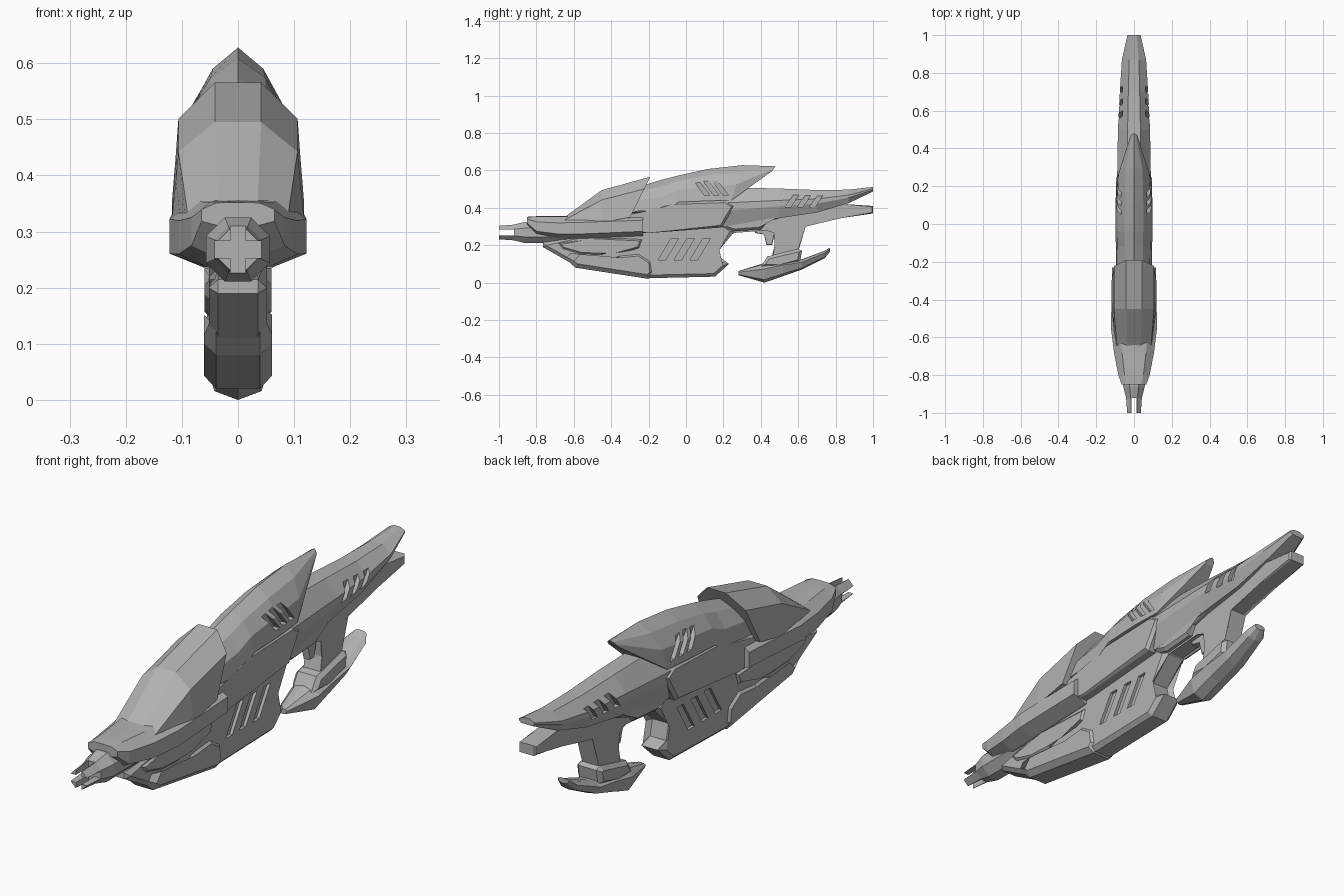
import bpy
import bmesh
import math

cube = bpy.data.objects.get("Cube")
if cube:
    bpy.data.objects.remove(cube, do_unlink=True)

GREY = (.45, .45, .45, 1)
grey = bpy.data.materials.new("plain grey")
grey.use_nodes = True
grey.diffuse_color = GREY
grey.node_tree.nodes["Principled BSDF"].inputs["Base Color"].default_value = GREY

# Half cross-sections, as shares of the half width and of the height
corner = math.tan(math.pi / 8)
OCTAGON = [(0, 1), (corner, 1), (1, .5 + corner / 2),
           (1, .5 - corner / 2), (corner, 0), (0, 0)]
COWL = [(0, 1), (.6, .98), (1, .7), (1, .2), (.5, 0), (0, 0)]
HOOD = [(0, 1), (.35, 1), (.9, .7), (.94, .4), (1, 0), (0, 0)]
RIDGE = [(0, 1), (.5, .8), (.9, .45), (1, 0), (0, 0)]
WEDGE = [(0, 1), (.4, 1), (1, .6), (1, .4), (.7, 0), (0, 0)]
KEEL = [(0, 1), (.6, .95), (1, .7), (.7, .15), (0, 0)]


def finish(name, bm):
    bmesh.ops.recalc_face_normals(bm, faces=bm.faces)
    mesh = bpy.data.meshes.new(name)
    bm.to_mesh(mesh)
    bm.free()
    mesh.materials.append(grey)
    obj = bpy.data.objects.new(name, mesh)
    bpy.context.collection.objects.link(obj)
    return obj


def bridge(bm, first, second):
    """Join two rings of vertices with quads."""
    for i in range(len(first)):
        bm.faces.new((first[i - 1], first[i], second[i], second[i - 1]))


def loft(name, profile, stations):
    """Skin a mirrored profile along (y, half width, bottom, top, lean)."""
    bm = bmesh.new()
    rings = []
    for y, width, bottom, top, *lean in stations:
        height = top - bottom
        half = [(u * width, y + sum(lean) * height * (v - 1), bottom + v * height)
                for u, v in profile]
        mirrored = [(-x, along, z) for x, along, z in reversed(half) if x > 0]
        rings.append([bm.verts.new(point) for point in half + mirrored])
    for first, second in zip(rings, rings[1:]):
        bridge(bm, first, second)
    caps = [bm.faces.new(rings[0]), bm.faces.new(rings[-1])]
    bmesh.ops.triangulate(bm, faces=caps)
    return finish(name, bm)


def prism(bm, outline, inner, outer):
    """Extrude a side outline of (y, z) points across x."""
    rings = [[bm.verts.new((x, y, z)) for y, z in outline] for x in (inner, outer)]
    bridge(bm, *rings)
    return [bm.faces.new(ring) for ring in rings]


def plate(name, width, chamfer, outline):
    """Flat-sided slab with chamfered rims."""
    bm = bmesh.new()
    caps = prism(bm, outline, -width, width)
    rims = [edge for cap in caps for edge in cap.edges]
    bmesh.ops.bevel(bm, geom=rims, offset=chamfer, segments=1,
                    affect='EDGES', clamp_overlap=True)
    return finish(name, bm)


def cut(obj, bm):
    """Subtract a shape, then drop the cutter."""
    cutter = finish("cutter", bm)
    cutter.hide_render = True
    modifier = obj.modifiers.new("slots", 'BOOLEAN')
    modifier.object = cutter
    modifier.operation = 'DIFFERENCE'
    modifier.solver = 'EXACT'
    bpy.context.view_layer.objects.active = obj
    bpy.ops.object.modifier_apply(modifier=modifier.name)
    bpy.data.objects.remove(cutter, do_unlink=True)


def vents(obj, start, bottom, top, lean, wide, pitch, depth):
    """Three slanted slots sunk into both sides."""
    bm = bmesh.new()
    for i in range(3):
        front = start + i * pitch
        back = front + wide
        outline = [(front, bottom), (back, bottom), (back + lean, top), (front + lean, top)]
        for side in (-1, 1):
            prism(bm, outline, side * depth, side * .2)
    cut(obj, bm)


# Tapered barrel, split into four prongs at the muzzle
AXIS = .268
barrel = loft("barrel", OCTAGON,
              [(y, r, AXIS - r, AXIS + r)
               for y, r in ((-1, .036), (-.92, .042), (-.86, .057), (-.6, .057))])
for across, tall in ((.013, .1), (.1, .015)):
    slot = bmesh.new()
    low, high = AXIS - tall, AXIS + tall
    prism(slot, [(-1.1, low), (-.92, low), (-.92, high), (-1.1, high)], -across, across)
    cut(barrel, slot)

# Front cowl and the hood rising behind it
loft("front_cowl", COWL, [
    (-.85, .065, .31, .352),
    (-.8, .083, .255, .355),
    (-.68, .106, .236, .355),
    (-.55, .122, .236, .36),
    (-.23, .116, .25, .37)])
loft("hood", HOOD, [
    (-.65, .1, .3, .35),
    (-.45, .118, .32, .495),
    (-.19, .118, .35, .566, .5)])

# Ridged upper shell ending in a swept tail
shell = loft("upper_shell", RIDGE, [
    (-.33, .09, .38, .49),
    (-.12, .096, .385, .553),
    (-.04, .098, .43, .573),
    (.12, .098, .437, .608),
    (.3, .09, .44, .628, .3),
    (.48, .02, .595, .622, .8)])
vents(shell, start=.1, bottom=.465, top=.545, lean=-.06, wide=.028, pitch=.05, depth=.068)

# Side panels between the hood and the rear body
plate("side_panel", .096, .012, [
    (-.34, .37), (-.14, .385), (-.08, .43), (.21, .44),
    (.26, .41), (.19, .295), (-.2, .265), (-.34, .27)])

# Rear body with an undercut, flaring up at the end
rear = loft("rear_body", WEDGE, [
    (.2, .09, .3, .51),
    (.5, .085, .345, .503),
    (.7, .075, .375, .495),
    (.87, .064, .425, .497),
    (1, .035, .487, .512)])
vents(rear, start=.53, bottom=.405, top=.47, lean=.045, wide=.03, pitch=.065, depth=.06)

# Frame carrying the lower stock and the grip
plate("frame", .037, .006, [
    (-.3, .35), (.5, .42), (.85, .42), (1, .41), (1, .37), (.83, .345),
    (.635, .305), (.58, .1), (.45, .1), (.48, .2), (.475, .27),
    (.43, .285), (.26, .272), (.1, .2), (-.3, .2)])
plate("frame_rib", .062, .012, [
    (.2, .37), (.6, .37), (.42, .325), (.4, .285), (.26, .275), (.18, .3)])
plate("trigger", .015, .003, [
    (.37, .29), (.37, .265), (.42, .26), (.43, .2), (.46, .2), (.48, .29)])

# Lower receiver with its vents
receiver = plate("lower_receiver", .052, .018, [
    (-.765, .215), (-.765, .19), (-.59, .09), (-.19, .024), (.155, .032),
    (.23, .1), (.175, .117), (.16, .18), (.26, .275),
    (.2, .32), (-.35, .3), (-.5, .235)])
vents(receiver, start=-.15, bottom=.12, top=.235, lean=.07, wide=.04, pitch=.085, depth=.04)

# Armour on the chin: a wide lower piece and a fin above it
plate("chin_armour", .061, .022, [
    (-.69, .165), (-.59, .08), (-.2, .02), (-.17, .05), (-.18, .12),
    (-.25, .165), (-.36, .155), (-.44, .12), (-.57, .13)])
plate("chin_fin", .06, .012, [
    (-.69, .215), (-.66, .178), (-.56, .15), (-.45, .145),
    (-.38, .17), (-.25, .18), (-.23, .235), (-.5, .235)])

# Keeled foot and collar under the grip
loft("grip_foot", KEEL, [
    (.28, .02, .04, .062),
    (.42, .06, 0, .105),
    (.52, .06, .035, .12),
    (.62, .058, .07, .125),
    (.74, .045, .13, .17),
    (.77, .025, .165, .187)])
plate("grip_collar", .055, .015, [
    (.4, .085), (.435, .14), (.6, .18), (.62, .17), (.61, .11), (.5, .08)])
